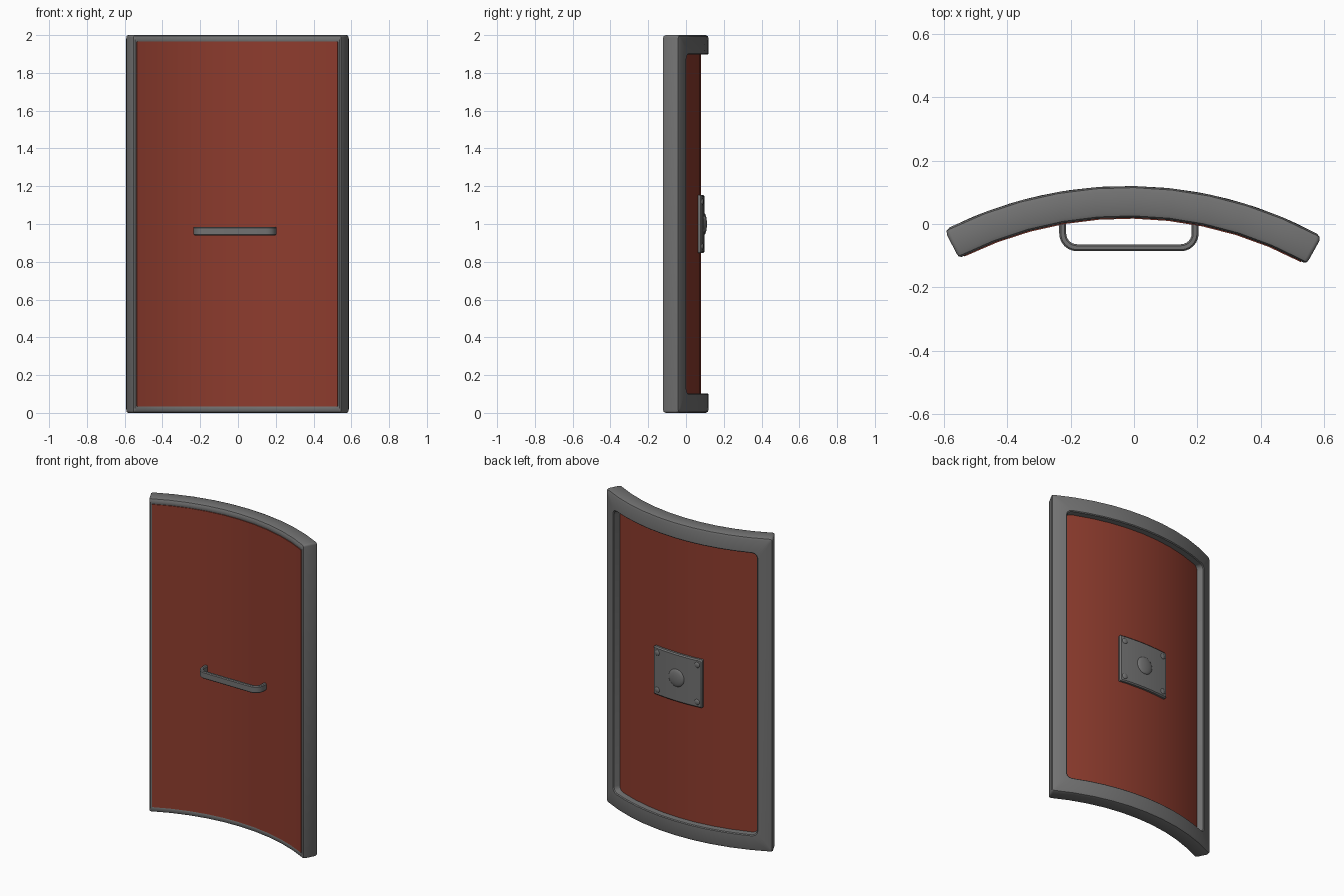
import bpy, bmesh, math
from mathutils import Vector

if "Cube" in bpy.data.objects:
    bpy.data.objects.remove(bpy.data.objects["Cube"])

R = 1.265                      # outer radius of the curved shield
CX, CY = -0.0215, -1.145       # axis of curvature
TILT = math.radians(0.97)
S = R * math.radians(28.1)     # half arc length
H = 1.0                        # half height


def material(name, rgb):
    m = bpy.data.materials.new(name)
    m.diffuse_color = (*rgb, 1)
    m.use_nodes = True
    m.node_tree.nodes["Principled BSDF"].inputs["Base Color"].default_value = m.diffuse_color
    return m


GRAY = material("dark metal", (0.17, 0.17, 0.17))
RED = material("brick red", (0.27, 0.045, 0.027))


def bend(s, r, z):
    """Flat arc position s, radius r, height z -> curved space."""
    a = TILT + s / R
    return Vector((CX + r * math.sin(a), CY + r * math.cos(a), z))


def finish(bm, name, mat):
    bmesh.ops.recalc_face_normals(bm, faces=bm.faces)
    me = bpy.data.meshes.new(name)
    bm.to_mesh(me)
    bm.free()
    me.materials.append(mat)
    ob = bpy.data.objects.new(name, me)
    bpy.context.collection.objects.link(ob)
    bpy.ops.object.select_all(action='DESELECT')
    ob.select_set(True)
    bpy.context.view_layer.objects.active = ob
    bpy.ops.object.shade_smooth_by_angle(angle=math.radians(35))
    return ob


def ring(hs, hz, rad, n=10, k=4):
    """Rounded rectangle: bottom half left to right, then top half back."""
    half = []
    for i in range(k):
        t = math.pi / 2 * i / (k - 1)
        half.append((-hs + rad - rad * math.cos(t), -hz + rad - rad * math.sin(t)))
    for i in range(1, n):
        half.append(((hs - rad) * (2 * i / n - 1), -hz))
    for i in reversed(range(k)):
        half.append((-half[i][0], half[i][1]))
    return half + [(s, -z) for s, z in reversed(half)]


def curved_part(name, rings, mat, hollow=False):
    """Bridge rounded rectangles (half s, half z, corner, radius), bent on the arc."""
    bm = bmesh.new()
    loops = [[bm.verts.new(bend(s, r, H + z)) for s, z in ring(hs, hz, c)]
             for hs, hz, c, r in rings]
    m = len(loops[0])
    pairs = list(zip(loops, loops[1:]))
    if hollow:
        pairs.append((loops[-1], loops[0]))
    for a, b in pairs:
        for i in range(m):
            j = (i + 1) % m
            bm.faces.new((a[i], a[j], b[j], b[i]))
    if not hollow:
        for l in (loops[0], loops[-1]):
            for i in range(m // 2 - 1):
                bm.faces.new((l[i], l[i + 1], l[m - 2 - i], l[m - 1 - i]))
    return finish(bm, name, mat)


# Thick metal rim with chamfered outside edges and a recessed back opening
curved_part("frame", [
    (S - 0.022, H - 0.037, 0.006, 1.166),
    (S - 0.010, H - 0.015, 0.008, 1.165),
    (S - 0.002, H - 0.004, 0.010, 1.171),
    (S, H, 0.012, 1.182),
    (S, H, 0.012, 1.248),
    (S - 0.005, H - 0.005, 0.012, 1.260),
    (S - 0.017, H - 0.017, 0.012, 1.265),
    (S - 0.087, H - 0.097, 0.035, 1.265),
    (S - 0.092, H - 0.102, 0.032, 1.260),
    (S - 0.094, H - 0.104, 0.030, 1.215)], GRAY, hollow=True)

# Red curved panel
curved_part("panel", [
    (S - 0.020, H - 0.035, 0.004, 1.162),
    (S - 0.020, H - 0.035, 0.004, 1.224)], RED)

# Mounting plate on the back
PS, PZ = 0.178, 0.153
curved_part("back_plate", [
    (PS, PZ, 0.008, 1.215),
    (PS, PZ, 0.008, 1.236),
    (PS - 0.007, PZ - 0.007, 0.006, 1.243)], GRAY)


def dome(name, s, z, r, width, height):
    bm = bmesh.new()
    bmesh.ops.create_uvsphere(bm, u_segments=20, v_segments=12, radius=1)
    for v in bm.verts:
        x, y, zz = v.co
        v.co = bend(s + x * width, r + y * height, z + zz * width)
    return finish(bm, name, GRAY)


# Central boss and four corner rivets
dome("boss", 0, H, 1.242, 0.056, 0.014)
for i, (sx, sz) in enumerate(((-1, -1), (1, -1), (-1, 1), (1, 1))):
    dome(f"rivet_{i + 1}", sx * 0.145, H + sz * 0.118, 1.242, 0.018, 0.007)

# Front grip: U-shaped path swept with a chamfered rectangular section
HX, HW, HY, HZ, BR = -0.016, 0.209, -0.075, 0.962, 0.045
path = [(-HW, 0.02, 0.0)]                      # x, y, turn angle
for i in range(7):
    t = math.pi / 2 * i / 6
    path.append((-HW + BR - BR * math.cos(t), HY + BR - BR * math.sin(t), t))
path += [(-x, y, math.pi - t) for x, y, t in reversed(path)]
a, b, c = 0.011, 0.022, 0.005
section = [(a, b - c), (a - c, b), (c - a, b), (-a, b - c),
           (-a, c - b), (c - a, -b), (a - c, -b), (a, c - b)]
bm = bmesh.new()
loops = [[bm.verts.new((HX + x - math.cos(t) * d, y - math.sin(t) * d, HZ + h))
          for d, h in section] for x, y, t in path]
for p, q in zip(loops, loops[1:]):
    for i in range(8):
        j = (i + 1) % 8
        bm.faces.new((p[i], p[j], q[j], q[i]))
bm.faces.new(loops[0])
bm.faces.new(loops[-1])
finish(bm, "handle", GRAY)
